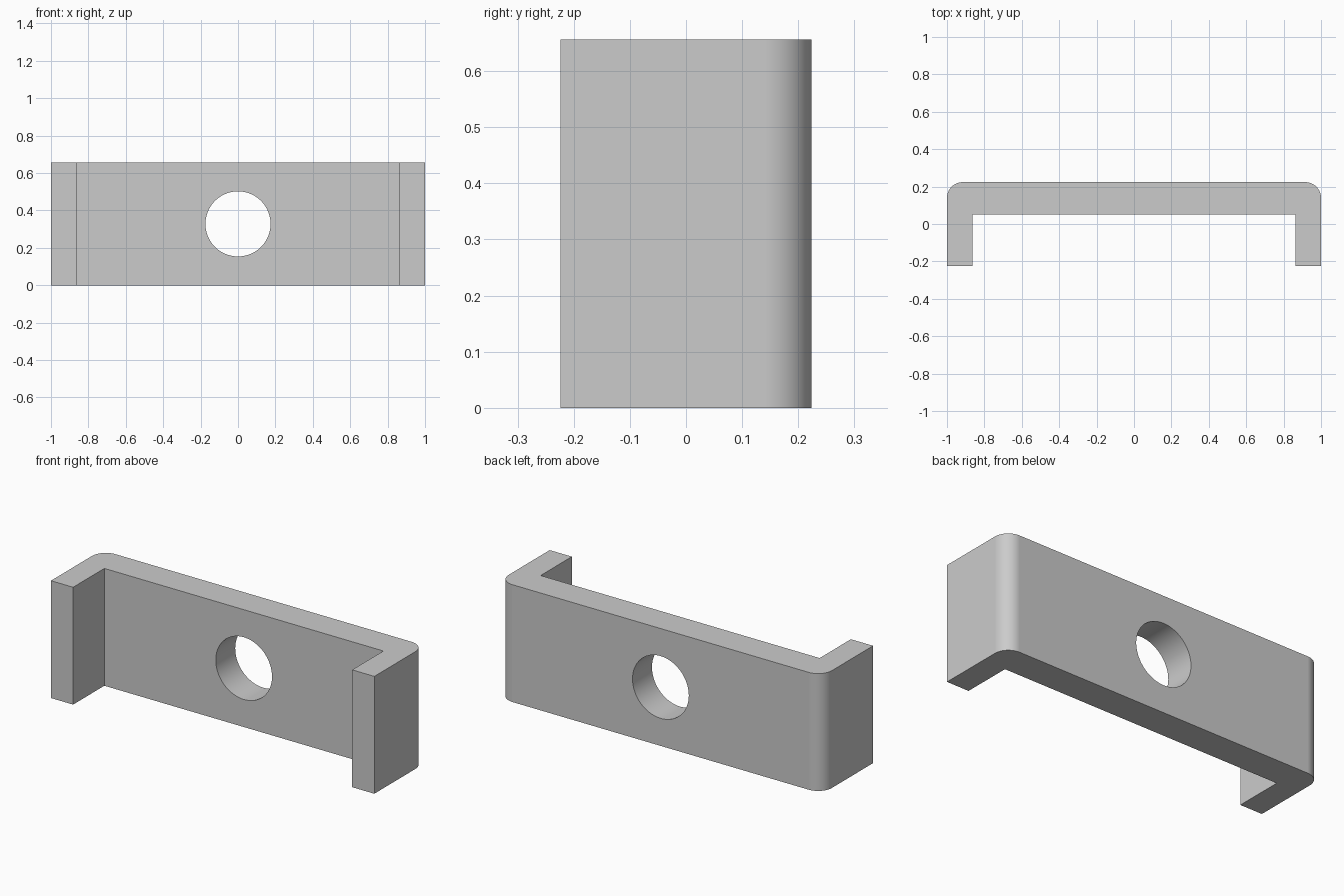
import bpy
import bmesh
import math
from mathutils import Matrix

if "Cube" in bpy.data.objects:
    bpy.data.objects.remove(bpy.data.objects["Cube"], do_unlink=True)

HEIGHT = 0.656
HALF_DEPTH = 0.224
INNER_X = 0.863
INNER_Y = 0.052
CORNER = 0.085
HOLE = 0.174
STEPS = 16

grey = bpy.data.materials.new("light grey")
grey.use_nodes = True
colour = (0.6, 0.6, 0.6, 1)
grey.diffuse_color = colour
grey.node_tree.nodes["Principled BSDF"].inputs["Base Color"].default_value = colour


def make_object(name, bm):
    bmesh.ops.recalc_face_normals(bm, faces=bm.faces)
    mesh = bpy.data.meshes.new(name)
    bm.to_mesh(mesh)
    bm.free()
    mesh.materials.append(grey)
    obj = bpy.data.objects.new(name, mesh)
    bpy.context.collection.objects.link(obj)
    return obj


# Half of the channel outline, with a rounded outer back corner
half = [(INNER_X, INNER_Y), (INNER_X, -HALF_DEPTH), (1, -HALF_DEPTH)]
for i in range(STEPS + 1):
    a = math.pi / 2 * i / STEPS
    half.append((1 - CORNER + CORNER * math.cos(a),
                 HALF_DEPTH - CORNER + CORNER * math.sin(a)))
outline = half + [(-x, y) for x, y in reversed(half)]

# Bracket body: outline extruded upwards
bm = bmesh.new()
base = bm.faces.new([bm.verts.new((x, y, 0)) for x, y in outline])
top = bmesh.ops.extrude_face_region(bm, geom=[base])
bmesh.ops.translate(bm, vec=(0, 0, HEIGHT),
                    verts=[v for v in top["geom"] if isinstance(v, bmesh.types.BMVert)])
bracket = make_object("channel_bracket", bm)

# Round hole through the back wall
bm = bmesh.new()
place = Matrix.Translation((0, 0.14, HEIGHT / 2)) @ Matrix.Rotation(math.pi / 2, 4, "X")
bmesh.ops.create_cone(bm, cap_ends=True, segments=96, radius1=HOLE, radius2=HOLE,
                      depth=0.5, matrix=place)
cutter = make_object("hole_cutter", bm)
cutter.hide_render = True

cut = bracket.modifiers.new("hole", "BOOLEAN")
cut.operation = "DIFFERENCE"
cut.solver = "EXACT"
cut.object = cutter
for obj in bpy.context.selected_objects:
    obj.select_set(False)
bpy.context.view_layer.objects.active = bracket
bracket.select_set(True)
bpy.ops.object.modifier_apply(modifier=cut.name)
bpy.data.objects.remove(cutter, do_unlink=True)

# Smooth curves, crisp edges
bpy.ops.object.shade_smooth_by_angle(angle=math.radians(30))
weighted = bracket.modifiers.new("clean shading", "WEIGHTED_NORMAL")
weighted.keep_sharp = True
